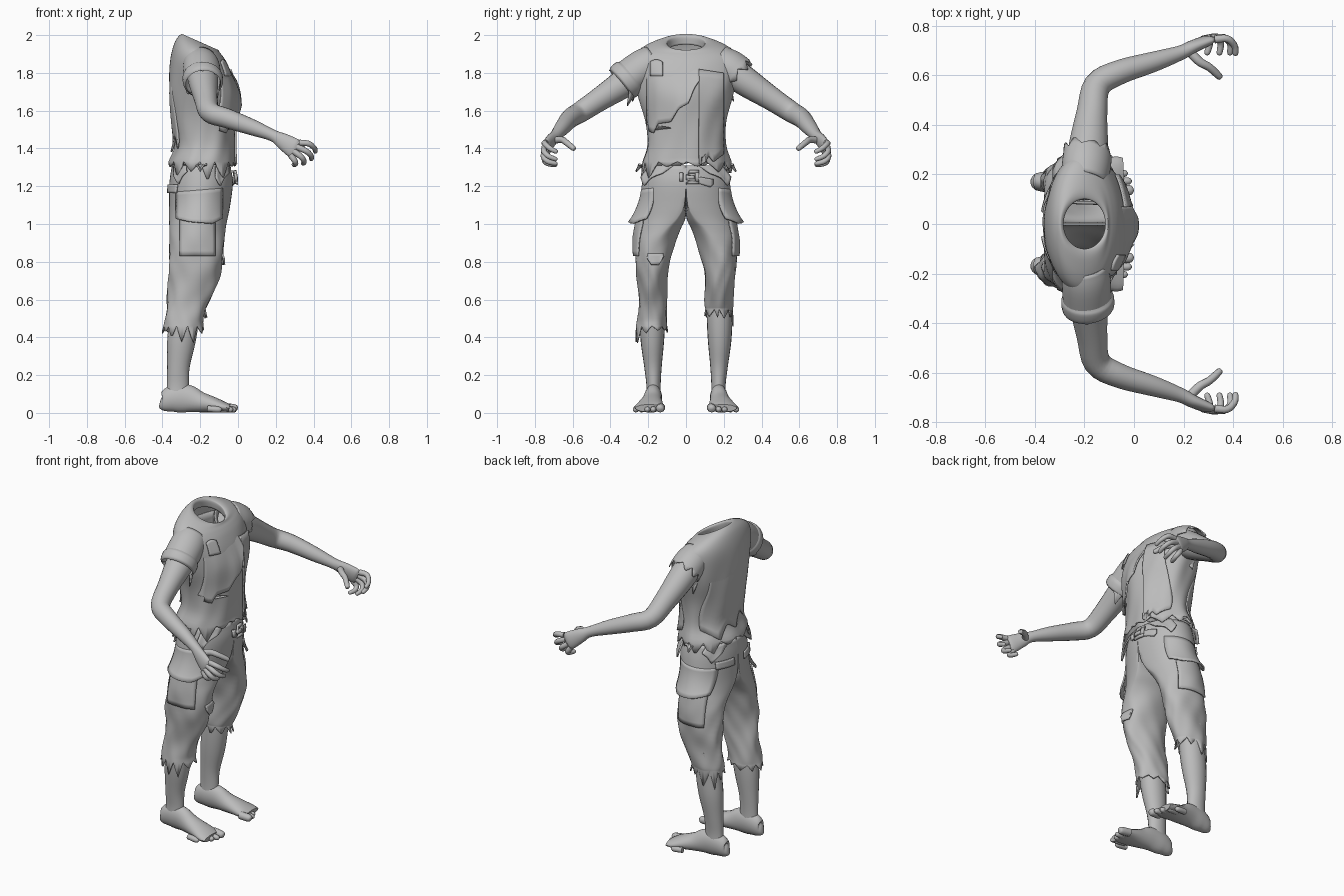
import bpy, bmesh, math, random
from mathutils import Vector
from mathutils.bvhtree import BVHTree

if "Cube" in bpy.data.objects:
    bpy.data.objects.remove(bpy.data.objects["Cube"])

random.seed(4)
grey = bpy.data.materials.new("plain_grey")
grey.diffuse_color = (0.5, 0.5, 0.5, 1)
grey.use_nodes = True
grey.node_tree.nodes["Principled BSDF"].inputs["Base Color"].default_value = grey.diffuse_color


def finish(name, bm, thick=0, angle=50):
    bmesh.ops.recalc_face_normals(bm, faces=bm.faces)
    me = bpy.data.meshes.new(name)
    bm.to_mesh(me)
    bm.free()
    me.materials.append(grey)
    ob = bpy.data.objects.new(name, me)
    bpy.context.collection.objects.link(ob)
    bpy.context.view_layer.objects.active = ob
    ob.select_set(True)
    bpy.ops.object.shade_smooth_by_angle(angle=math.radians(angle))
    ob.select_set(False)
    if thick:
        m = ob.modifiers.new("cloth", "SOLIDIFY")
        m.thickness, m.offset = thick, -1
    return ob


def spline(keys, k):
    """Catmull-Rom resampling of equal-length tuples."""
    P = [Vector(p) for p in keys]
    P = [2 * P[0] - P[1]] + P + [2 * P[-1] - P[-2]]
    out = []
    for a, b, c, d in zip(P, P[1:], P[2:], P[3:]):
        for j in range(k):
            t = j / k
            out.append(0.5 * (2 * b + (c - a) * t + (2 * a - 5 * b + 4 * c - d) * t * t
                              + (3 * b - a - 3 * c + d) * t ** 3))
    return out + [P[-2]]


def loft(name, rings, caps=(False, False), thick=0):
    bm = bmesh.new()
    vs = [[bm.verts.new(p) for p in r] for r in rings]
    n = len(vs[0])
    for a, b in zip(vs, vs[1:]):
        for i in range(n):
            bm.faces.new((a[i], a[(i + 1) % n], b[(i + 1) % n], b[i]))
    for use, r in zip(caps, (vs[0], vs[-1])):
        if use:
            bm.faces.new(r)
    return finish(name, bm, thick)


def tube_rings(keys, up, n=16, k=4):
    """Keys are x, y, z, radius along up, radius across."""
    S = spline(keys, k)
    out = []
    for i, s in enumerate(S):
        t = (S[min(i + 1, len(S) - 1)] - S[max(i - 1, 0)]).to_3d().normalized()
        b = t.cross(Vector(up)).normalized()
        u = b.cross(t)
        c = s.to_3d()
        out.append([c + u * s[3] * math.cos(a) + b * s[4] * math.sin(a)
                    for a in (2 * math.pi * j / n for j in range(n))])
    return out


def teeth(n, width, low=0.3):
    """Ragged edge depth for each vertex, 0 to 1."""
    out = []
    while len(out) < n:
        w = random.choice((width - 1, width, width + 2))
        d = random.uniform(low, 1)
        out += [d * (1 - abs(2 * j / w - 1)) for j in range(w)]
    return out[:n]


def flip(keys, s):
    return [(p[0], p[1] * s) + tuple(p[2:]) for p in keys]


def panel(name, target, axis, sgn, u0, u1, top, bottom, off, nu=24, nv=12, thick=0.009):
    """Cloth sheet laid over a target, seen along axis (0 = x, 1 = y)."""
    me = target.data
    tree = BVHTree.FromPolygons([v.co for v in me.vertices], [p.vertices for p in me.polygons])
    bm = bmesh.new()
    g = []
    for i in range(nu + 1):
        f = i / nu
        u = u0 + (u1 - u0) * f
        row = []
        for j in range(nv + 1):
            h = j / nv
            z = top(f) * (1 - h) + bottom(f) * h
            o = Vector((2 * sgn, u, z)) if axis == 0 else Vector((u, 2 * sgn, z))
            d = Vector((-sgn, 0, 0)) if axis == 0 else Vector((0, -sgn, 0))
            p = tree.ray_cast(o, d)[0]
            if p is None:
                p = tree.find_nearest(o + d * 1.75)[0]
            row.append(bm.verts.new(p - d * off(h)))
        g.append(row)
    for a, b in zip(g, g[1:]):
        for j in range(nv):
            bm.faces.new((a[j], a[j + 1], b[j + 1], b[j]))
    return finish(name, bm, thick)


def poly(*pts):
    """Piecewise-linear function through (f, z) points."""
    def fn(f):
        for (a, za), (b, zb) in zip(pts, pts[1:]):
            if f <= b:
                return za + (zb - za) * (f - a) / (b - a)
        return pts[-1][1]
    return fn


# Shirt: z, centre x, half depth, half width, forward tilt
N = 96
shirt_keys = [(1.33, -.19, .175, .235, 0), (1.42, -.175, .158, .208, 0), (1.55, -.182, .168, .215, 0),
              (1.68, -.185, .178, .25, 0), (1.78, -.196, .168, .272, 0), (1.86, -.208, .15, .28, .05),
              (1.91, -.214, .132, .26, .15), (1.943, -.212, .115, .21, .3), (1.962, -.203, .1, .145, .42),
              (1.962, -.2, .092, .108, .45), (1.95, -.2, .084, .1, .45), (1.91, -.2, .088, .105, .45)]
rag = teeth(N, 8)
rings = []
for z, cx, rx, ry, tilt in spline(shirt_keys, 4):
    ring = []
    for i in range(N):
        a = 2 * math.pi * i / N
        w = max(0, min(1, (1.9 - z) / .2))
        q = 1 + w * (.018 * math.sin(5 * a + 9 * z) + .012 * math.sin(9 * a - 14 * z))
        x = rx * q * math.cos(a)
        ring.append(Vector((cx + x, ry * q * math.sin(a), z - tilt * x)))
    rings.append(ring)
hem = []
for i, v in enumerate(rings[0]):
    side = abs(math.sin(2 * math.pi * i / N))
    d = Vector((v.x + .19, v.y, 0)) * (.07 * rag[i])
    hem.append(v + d - Vector((0, 0, (.03 + .09 * side) * rag[i])))
shirt = loft("shirt", [hem] + rings, thick=.008)

# Torn layers and patch on the shirt front and back
panel("shirt_torn_layer", shirt, 0, 1, -.21, .07, lambda f: 1.84 - .0 * f,
      poly((0, 1.5), (.12, 1.48), (.2, 1.53), (.45, 1.54), (.6, 1.61), (.8, 1.64), (.9, 1.72), (1, 1.76)),
      lambda h: -.006 + .03 * h)
panel("shirt_side_layer", shirt, 0, 1, .07, .2, lambda f: 1.82 - .02 * f,
      poly((0, 1.32), (.15, 1.31), (.4, 1.36), (.6, 1.33), (1, 1.37)), lambda h: .014)
panel("shirt_chest_patch", shirt, 0, 1, -.19, -.125, lambda f: 1.86 + .012 * math.sin(math.pi * f),
      lambda f: 1.785, lambda h: .014, 6, 6)
panel("shirt_back_layer", shirt, 0, -1, -.12, .2, lambda f: 1.86,
      poly((0, 1.4), (.2, 1.46), (.4, 1.38), (.6, 1.42), (.8, 1.34), (1, 1.4)), lambda h: -.005 + .018 * h)

# Trousers: z, centre x, half depth, outer y, middle y, inner y
leg_keys = [(1.31, -.195, .155, .212, 0, 0), (1.22, -.195, .168, .232, 0, 0), (1.1, -.203, .162, .245, .01, 0),
            (1.03, -.21, .155, .252, .05, .003), (.97, -.215, .148, .262, .11, .03), (.9, -.218, .143, .27, .157, .055),
            (.78, -.225, .14, .268, .178, .09), (.68, -.24, .128, .255, .178, .1), (.58, -.268, .108, .25, .175, .1)]
M = 64


def leg_rings(s, keys):
    out = []
    for z, cx, rx, yo, ym, yi in spline(keys, 4):
        ring = []
        for i in range(M):
            a = 2 * math.pi * i / M
            w = max(0, min(1, (1.0 - z) / .2))
            q = 1 + w * (.03 * math.sin(4 * a + 22 * z + s) + .02 * math.sin(7 * a - 31 * z))
            sn = math.sin(a) * q
            y = ym + (yo - ym if sn > 0 else ym - yi) * sn
            ring.append(Vector((cx + rx * q * math.cos(a), s * max(y, 0), z)))
        out.append(ring)
    return out


legs = {}
for s, side in ((1, "left"), (-1, "right")):
    keys = leg_keys + ([(.55, -.275, .1, .246, .175, .103)] if s > 0
                       else [(.5, -.285, .102, .258, .178, .1), (.46, -.288, .104, .262, .18, .1)])
    R = leg_rings(s, keys)
    t = teeth(M, 6, .35)
    edge = []
    for i, v in enumerate(R[-1]):
        a = 2 * math.pi * i / M
        reach = .05 + (.12 if s > 0 else .08) * max(0, math.sin(a - .6 * (s > 0)))
        edge.append(v + Vector((v.x + .28, v.y - s * .178, 0)) * (.12 * t[i]) - Vector((0, 0, reach * t[i])))
    leg = legs[s] = loft(side + "_trouser_leg", R + [edge], thick=.007)
    # Thigh pocket with a flared flap
    panel(side + "_thigh_pocket", leg, 1, s, -.31, -.12, lambda f: 1.05, lambda f: .83, lambda h: .014, 12, 8)
    panel(side + "_pocket_flap", leg, 1, s, -.33, -.08, lambda f: 1.17 + .02 * f,
          poly((0, 1.03), (.3, 1.015), (.8, 1.005), (1, 1.03)), lambda h: .002 + .05 * h ** 2, 14, 8)
    # Seat pocket
    panel(side + "_seat_pocket", leg, 0, -1, s * .05, s * .17, lambda f: 1.21, lambda f: 1.165, lambda h: .014, 8, 4)
    # Torn strips hanging from the waist at the side
    for x, low in ((-.31, 1.21), (-.19, 1.27), (-.08, 1.2)):
        panel(side + "_waist_strip", leg, 1, s, x - .035, x + .035, lambda f: 1.31,
              poly((0, low + .05), (.35, low), (.6, low + .04), (1, low + .07)), lambda h: .012 + .03 * h, 8, 5)

# Knee tear
panel("knee_patch", legs[-1], 0, 1, -.205, -.12, lambda f: .845, poly((0, .82), (.25, .785), (.8, .785), (1, .83)),
      lambda h: .004 + .014 * h, 8, 4)

# Belt buckle and strap end
panel("belt_strap", legs[1], 0, 1, .0, .145, lambda f: 1.262 - .025 * f, poly((0, 1.235), (.9, 1.195), (1, 1.21)),
      lambda h: .02, 10, 4)
for u0, u1, z0, z1 in ((-.035, .07, 1.285, 1.27), (-.035, .07, 1.228, 1.212),
                       (-.035, -.015, 1.272, 1.226), (.05, .07, 1.272, 1.226), (.0, .045, 1.258, 1.238)):
    panel("belt_buckle", legs[1 if u1 > .0 else -1], 0, 1, u0, u1, lambda f: z0, lambda f: z1,
          lambda h: .028, 4, 2, .015)

# Arms, hands, sleeves, shins and feet
arm = [(-.195, .19, 1.85, .075, .08), (-.185, .3, 1.765, .078, .082), (-.17, .45, 1.665, .064, .062),
       (-.148, .56, 1.592, .056, .055), (-.06, .612, 1.56, .052, .05), (.08, .655, 1.51, .042, .041),
       (.185, .69, 1.468, .031, .03), (.235, .715, 1.44, .042, .026), (.29, .738, 1.405, .052, .022),
       (.31, .744, 1.395, .045, .014)]
fingers = [("index", (.325, .745, 1.43), (.375, .748, 1.425), (.405, .72, 1.4), (.41, .688, 1.383)),
           ("middle", (.312, .748, 1.408), (.362, .752, 1.385), (.388, .73, 1.36), (.388, .69, 1.343)),
           ("ring", (.295, .748, 1.385), (.335, .754, 1.355), (.35, .73, 1.33), (.345, .69, 1.32)),
           ("little", (.278, .744, 1.366), (.3, .748, 1.335), (.305, .725, 1.318), (.295, .69, 1.314)),
           ("thumb", (.225, .695, 1.445), (.265, .655, 1.445), (.305, .632, 1.43), (.345, .595, 1.4))]
shin = [(-.275, .178, .66, .08, .07), (-.285, .178, .5, .078, .068), (-.3, .178, .38, .075, .062),
        (-.315, .175, .25, .06, .047), (-.318, .172, .15, .058, .038), (-.32, .172, .07, .06, .04)]
foot = [(-.412, .17, .06, .02, .015), (-.395, .17, .058, .05, .034), (-.34, .171, .075, .072, .044),
        (-.27, .174, .076, .074, .047), (-.2, .18, .057, .055, .055), (-.13, .188, .043, .041, .068),
        (-.075, .195, .031, .029, .077), (-.045, .196, .025, .02, .072)]
for s, side in ((1, "left"), (-1, "right")):
    loft(side + "_arm", tube_rings(flip(arm, s), (.4, 0, .9), 20), (True, True))
    for name, *pts in fingers:
        r = .017 if name == "thumb" else .0145
        tip = Vector(pts[3]) + (Vector(pts[3]) - Vector(pts[2])).normalized() * .009
        keys = [p + (r * m, r * m) for p, m in zip(pts, (1.15, 1.05, .95, .8))] + [tuple(tip) + (.004, .004)]
        loft(f"{side}_{name}_finger", tube_rings(flip(keys, s), (.4, 0, .9), 10), (True, True))
    # Sleeve with a ragged cuff
    end = .325 if s < 0 else .27
    sl = [(-.2, .17, 1.865, .082, .092), (-.193, .23, 1.83, .092, .1), (-.188, end, 1.83 - (end - .23) * .75, .094, .1)]
    R = tube_rings(flip(sl, s), (.4, 0, .9), 48)
    t = teeth(48, 6)
    R.append([v + Vector((0, s * .035, -.03 - .07 * (v.z < 1.74))) * t[i] for i, v in enumerate(R[-1])])
    loft(side + "_sleeve", R, thick=.006)
    if s < 0:
        band = [(-.188, -.29, 1.785, .094, .1), (-.187, -.305, 1.773, .104, .108), (-.185, -.335, 1.75, .102, .106),
                (-.184, -.345, 1.742, .09, .094)]
        loft("sleeve_band", tube_rings(band, (.4, 0, .9), 32))
    loft(side + "_shin", tube_rings(flip(shin, s), (1, 0, 0), 20), (True, True))
    loft(side + "_foot", tube_rings(flip(foot, s), (0, 0, 1), 20), (True, True))
    for j in range(5):
        y, r = .136 + .031 * j + (.006 if j else 0), (.023 if j == 0 else .0165)
        x = -.002 - .003 * j - .0045 * j * j
        toe = [(x - .075, y - .004, r + .006, r, r), (x - .03, y, r + .002, r, r),
               (x - .008, y, r, r * .8, r * .8), (x, y, r - .002, r * .25, r * .25)]
        loft(f"{side}_toe", tube_rings(flip(toe, s), (0, 0, 1), 10), (True, True))
